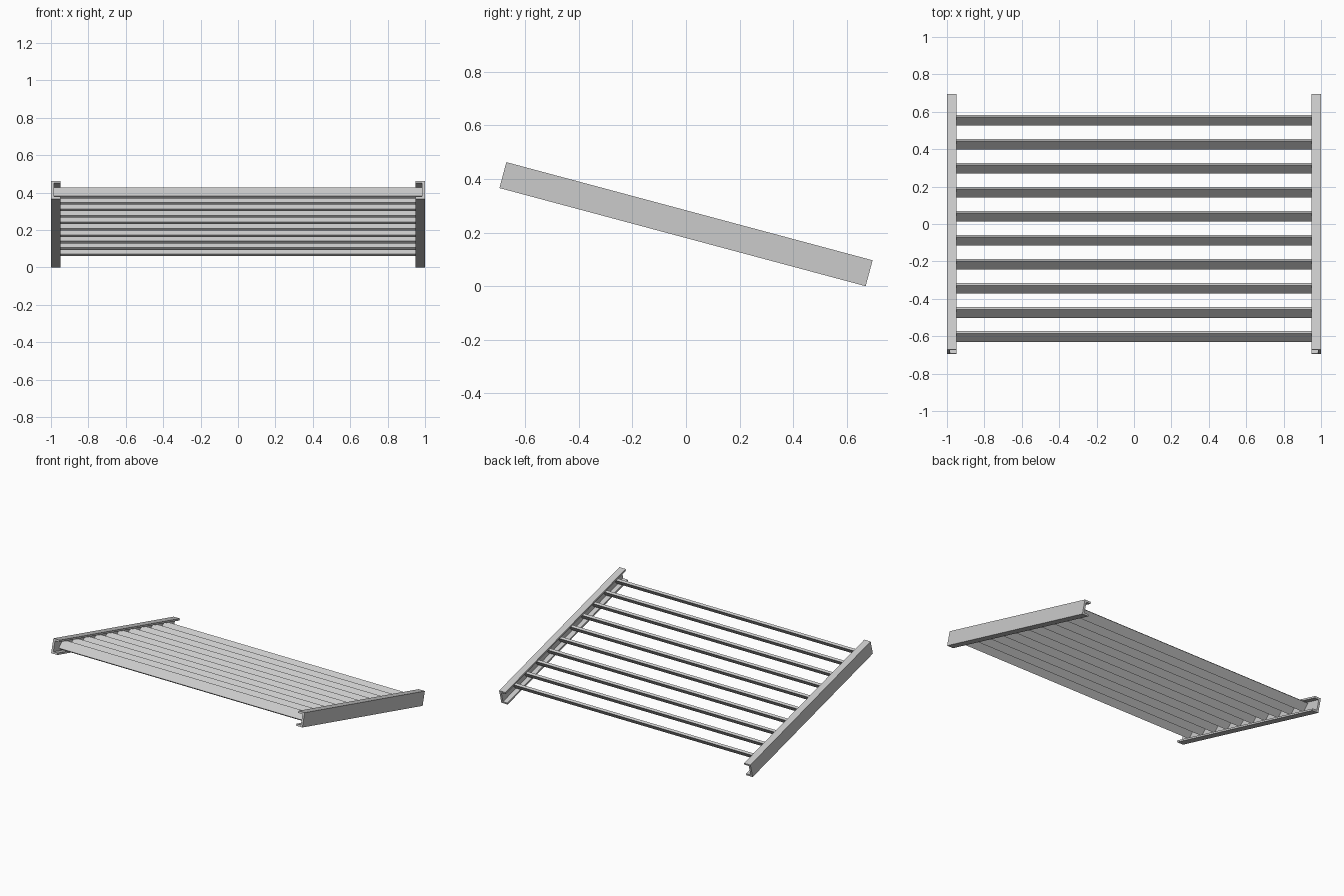
import bpy, bmesh, math
from mathutils import Matrix, Vector

if "Cube" in bpy.data.objects:
    bpy.data.objects.remove(bpy.data.objects["Cube"])

TILT = math.radians(-15)          # frame slopes down toward the back
LENGTH, HEIGHT, FLANGE = 1.415, 0.10, 0.05
WALL, LIP = 0.015, 0.013
CENTRE_Z = (LENGTH * math.sin(-TILT) + HEIGHT * math.cos(TILT)) / 2
FRAME = Matrix.Translation((0, 0, CENTRE_Z)) @ Matrix.Rotation(TILT, 4, 'X')


def add_object(name, bm):
    bmesh.ops.recalc_face_normals(bm, faces=bm.faces)
    mesh = bpy.data.meshes.new(name)
    bm.to_mesh(mesh)
    bm.free()
    obj = bpy.data.objects.new(name, mesh)
    bpy.context.collection.objects.link(obj)
    return obj


def channel_rail(name, side):
    # C-shaped profile, open toward the middle, extruded along the slope
    h, inner = HEIGHT / 2, 1 - FLANGE
    profile = [(1, -h), (1, h), (inner, h), (inner, h - LIP),
               (1 - WALL, h - LIP), (1 - WALL, LIP - h),
               (inner, LIP - h), (inner, -h)]
    bm = bmesh.new()
    face = bm.faces.new([bm.verts.new((side * x, -LENGTH / 2, z)) for x, z in profile])
    ext = bmesh.ops.extrude_face_region(bm, geom=[face])
    verts = [v for v in ext['geom'] if isinstance(v, bmesh.types.BMVert)]
    bmesh.ops.translate(bm, verts=verts, vec=(0, LENGTH, 0))
    add_object(name, bm).matrix_world = FRAME


def slat(name, along):
    # thin louvre, turned 45 degrees so its broad face looks up and forward
    bm = bmesh.new()
    bmesh.ops.create_cube(bm, size=1)
    bmesh.ops.scale(bm, verts=bm.verts, vec=(2 * (1 - WALL), 0.064, 0.016))
    centre = FRAME @ Vector((0, along, 0.005))
    add_object(name, bm).matrix_world = (
        Matrix.Translation(centre) @ Matrix.Rotation(math.radians(45), 4, 'X'))


# Side rails
channel_rail("left_rail", -1)
channel_rail("right_rail", 1)

# Louvre slats
for i in range(10):
    slat(f"slat_{i + 1}", -0.624 + i * 0.133)
